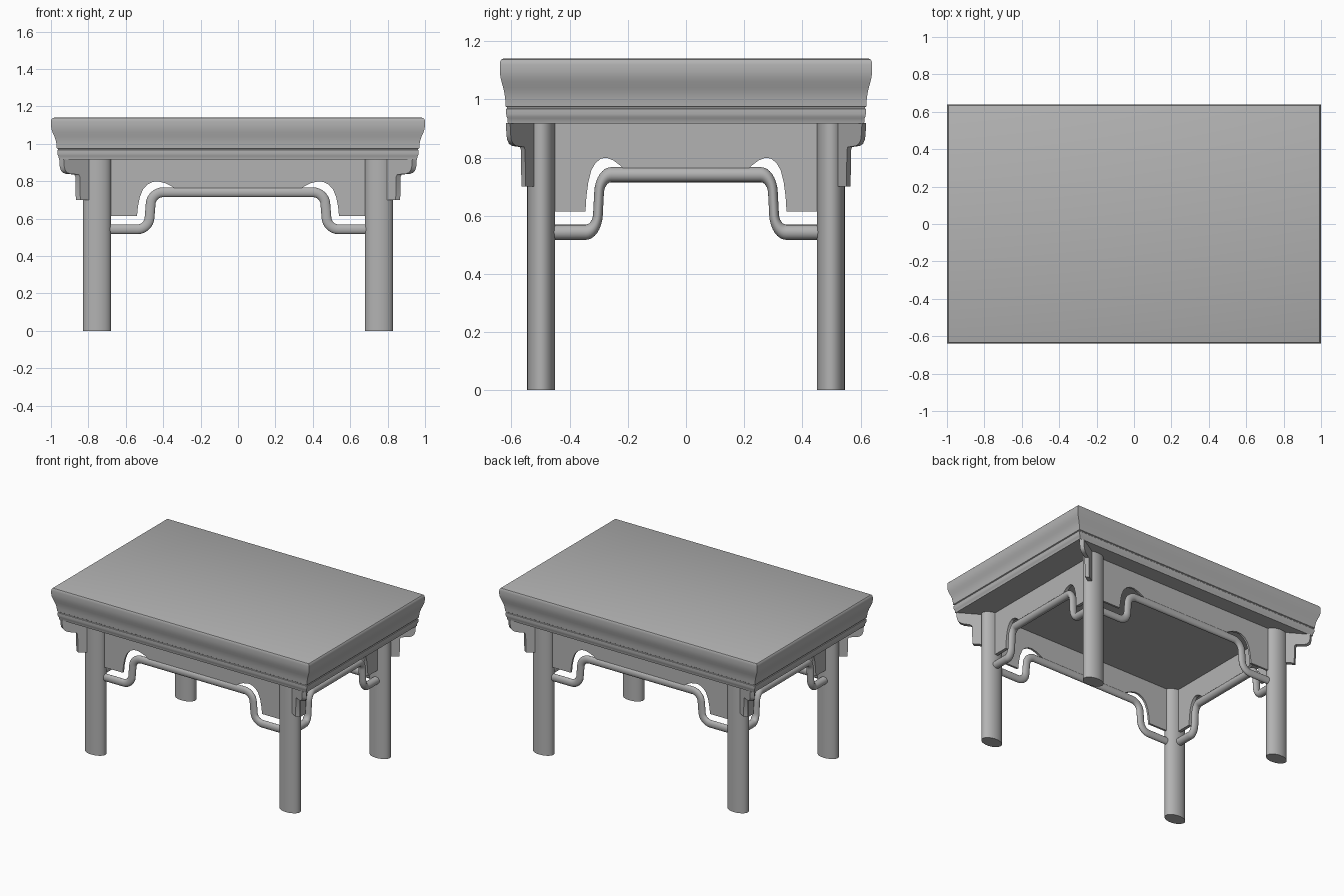
import bpy, bmesh, math
from mathutils import Vector

if "Cube" in bpy.data.objects:
    bpy.data.objects.remove(bpy.data.objects["Cube"])

YS = 0.64                      # the whole design is squeezed in depth
LEG_X, LEG_Y = 0.754, 0.498    # leg centres
BOTTOM, TOP = 0.917, 1.14      # underside and top of the table top

grey = bpy.data.materials.new("plain_grey")
grey.diffuse_color = (0.45, 0.45, 0.45, 1)
grey.use_nodes = True
grey.node_tree.nodes["Principled BSDF"].inputs["Base Color"].default_value = grey.diffuse_color


def finish(name, bm, angle=32):
    bmesh.ops.recalc_face_normals(bm, faces=bm.faces[:])
    me = bpy.data.meshes.new(name)
    bm.to_mesh(me)
    bm.free()
    me.materials.append(grey)
    me.shade_smooth()
    me.set_sharp_from_angle(angle=math.radians(angle))
    ob = bpy.data.objects.new(name, me)
    bpy.context.collection.objects.link(ob)
    return ob


def loft(bm, rings):
    """Skin closed rings of points and cap both ends."""
    vs = [[bm.verts.new(p) for p in r] for r in rings]
    n = len(vs[0])
    for a, b in zip(vs, vs[1:]):
        for i in range(n):
            bm.faces.new((a[i], a[(i + 1) % n], b[(i + 1) % n], b[i]))
    bm.faces.new(vs[0][::-1])
    bm.faces.new(vs[-1])


def fillet(pts, r, steps=8):
    """Round the inner corners of an open 2D path."""
    pts = [Vector(p) for p in pts]
    out = [pts[0]]
    for a, p, b in zip(pts, pts[1:], pts[2:]):
        s, e = p + (a - p).normalized() * r, p + (b - p).normalized() * r
        for i in range(steps + 1):
            t = i / steps
            # blend close to a circular arc
            w = 0.7071 * 2 * t * (1 - t)
            out.append((s * (1 - t) ** 2 + p * w + e * t * t) / ((1 - t) ** 2 + w + t * t))
    return out + [pts[-1]]


def front_map(side):
    return lambda s, d, z: (s, side * LEG_Y + d * YS, z)


def side_map(side):
    return lambda s, d, z: (side * LEG_X + d, s * YS, z)


# Moulded table top: rectangles stacked along an inset profile
profile = [(0.043, BOTTOM), (0.040, 0.935), (0.036, 0.940), (0.034, 0.950), (0.034, 0.966),
           (0.038, 0.969), (0.038, 0.973), (0.031, 0.976), (0.029, 1.0), (0.025, 1.02),
           (0.018, 1.04), (0.009, 1.06), (0.003, 1.078), (0, 1.095), (0, 1.12),
           (0.002, 1.13), (0.008, 1.137), (0.018, TOP)]
bm = bmesh.new()
loft(bm, [[(sx * (1 - u), sy * (1 - u) * YS, z)
           for sx, sy in ((-1, -1), (1, -1), (1, 1), (-1, 1))] for u, z in profile])
finish("table_top", bm)

# Stretcher path (stepped, rounded bends) and apron outline
half = [(0.73, 0.543), (0.478, 0.543), (0.462, 0.741)]
rod_path = fillet([(-s, z) for s, z in half] + half[::-1], 0.06)
cut = [(0.54, 0.615), (0.535, 0.665), (0.525, 0.715), (0.508, 0.757), (0.485, 0.782),
       (0.455, 0.797), (0.425, 0.799), (0.39, 0.79), (0.36, 0.776), (0.34, 0.764)]
lower = [(0.74, 0.615)] + cut
apron_outline = ([(-0.74, 0.919)] + [(-s, z) for s, z in lower]
                 + lower[::-1] + [(0.74, 0.919)])

for label, place in (("front", front_map(-1)), ("back", front_map(1)),
                     ("left", side_map(-1)), ("right", side_map(1))):
    # Stretcher tube
    bm = bmesh.new()
    rings = []
    for i, p in enumerate(rod_path):
        t = (rod_path[min(i + 1, len(rod_path) - 1)] - rod_path[max(i - 1, 0)]).normalized()
        ring = []
        for k in range(20):
            a = math.tau * k / 20
            q = p + Vector((-t.y, t.x)) * 0.026 * math.cos(a)
            ring.append(place(q.x, 0.026 * math.sin(a), q.y))
        rings.append(ring)
    loft(bm, rings)
    finish(label + "_stretcher", bm, 40)

    # Apron panel
    bm = bmesh.new()
    loft(bm, [[place(s, d, z) for s, z in apron_outline] for d in (-0.011, 0.011)])
    finish(label + "_apron", bm)

# Corner bracket outline: distance out from the leg centre, height
bracket = [(0.0, 0.70), (0.101, 0.70), (0.104, 0.825), (0.109, 0.836), (0.155, 0.840),
           (0.172, 0.847), (0.183, 0.861), (0.187, 0.88), (0.190, 0.919), (0.0, 0.919)]

for sy, fb in ((-1, "front"), (1, "back")):
    for sx, lr in ((-1, "left"), (1, "right")):
        # Oval leg
        bm = bmesh.new()
        loft(bm, [[(sx * LEG_X + 0.075 * math.cos(math.tau * k / 48),
                    sy * LEG_Y + 0.075 * YS * math.sin(math.tau * k / 48), z)
                   for k in range(48)] for z in (0, 0.919)])
        finish(f"{fb}_{lr}_leg", bm)

        # Diagonal bracket outside the leg
        bm = bmesh.new()
        loft(bm, [[(sx * (LEG_X + u + w), sy * (LEG_Y + (u - w) * 0.6), z)
                   for u, z in bracket] for w in (-0.012, 0.012)])
        finish(f"{fb}_{lr}_bracket", bm)
